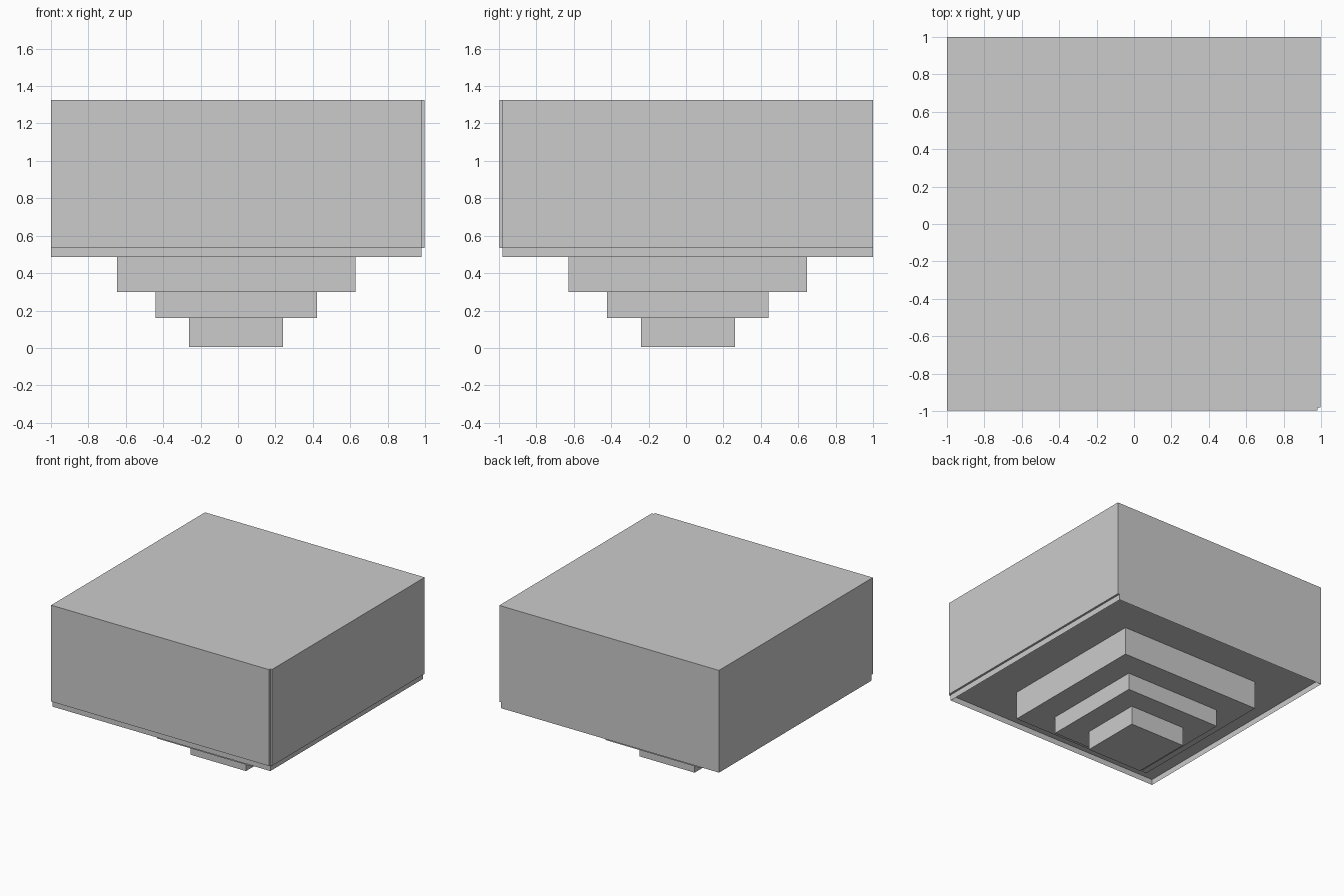
import bpy, bmesh

if "Cube" in bpy.data.objects:
    bpy.data.objects.remove(bpy.data.objects["Cube"])


def box(name, x, y, z, open_bottom=False):
    """Axis-aligned box from (min, max) ranges."""
    bm = bmesh.new()
    bmesh.ops.create_cube(bm, size=1)
    for v in bm.verts:
        v.co = [r[1] if c > 0 else r[0] for c, r in zip(v.co, (x, y, z))]
    bm.normal_update()
    if open_bottom:
        # move the bottom face up inside the walls, leaving a thin rim
        bottom = [f for f in bm.faces if f.normal.z < -0.5]
        inset = bmesh.ops.inset_region(bm, faces=bottom, thickness=0.002)
        for v in bottom[0].verts:
            v.co.z = 0.53
    mesh = bpy.data.meshes.new(name)
    bm.to_mesh(mesh)
    bm.free()
    obj = bpy.data.objects.new(name, mesh)
    bpy.context.collection.objects.link(obj)
    return obj


# Main block with shallow recessed underside
box("main_block", (-1, 0.98), (-0.98, 1), (0.485, 1.325), open_bottom=True)

# Thin facing panels on the front and right sides
box("front_panel", (-1, 0.98), (-0.997, -0.98), (0.533, 1.325))
box("right_panel", (0.98, 0.997), (-0.98, 1), (0.533, 1.325))

# Stepped tiers underneath, shrinking downwards
tiers = [("upper_tier", 0.637, 0.30, 0.53),
         ("middle_tier", 0.432, 0.16, 0.30),
         ("lower_tier", 0.251, 0.005, 0.16)]
for name, h, z0, z1 in tiers:
    box(name, (-h - 0.01, h - 0.01), (-h + 0.01, h + 0.01), (z0, z1))
